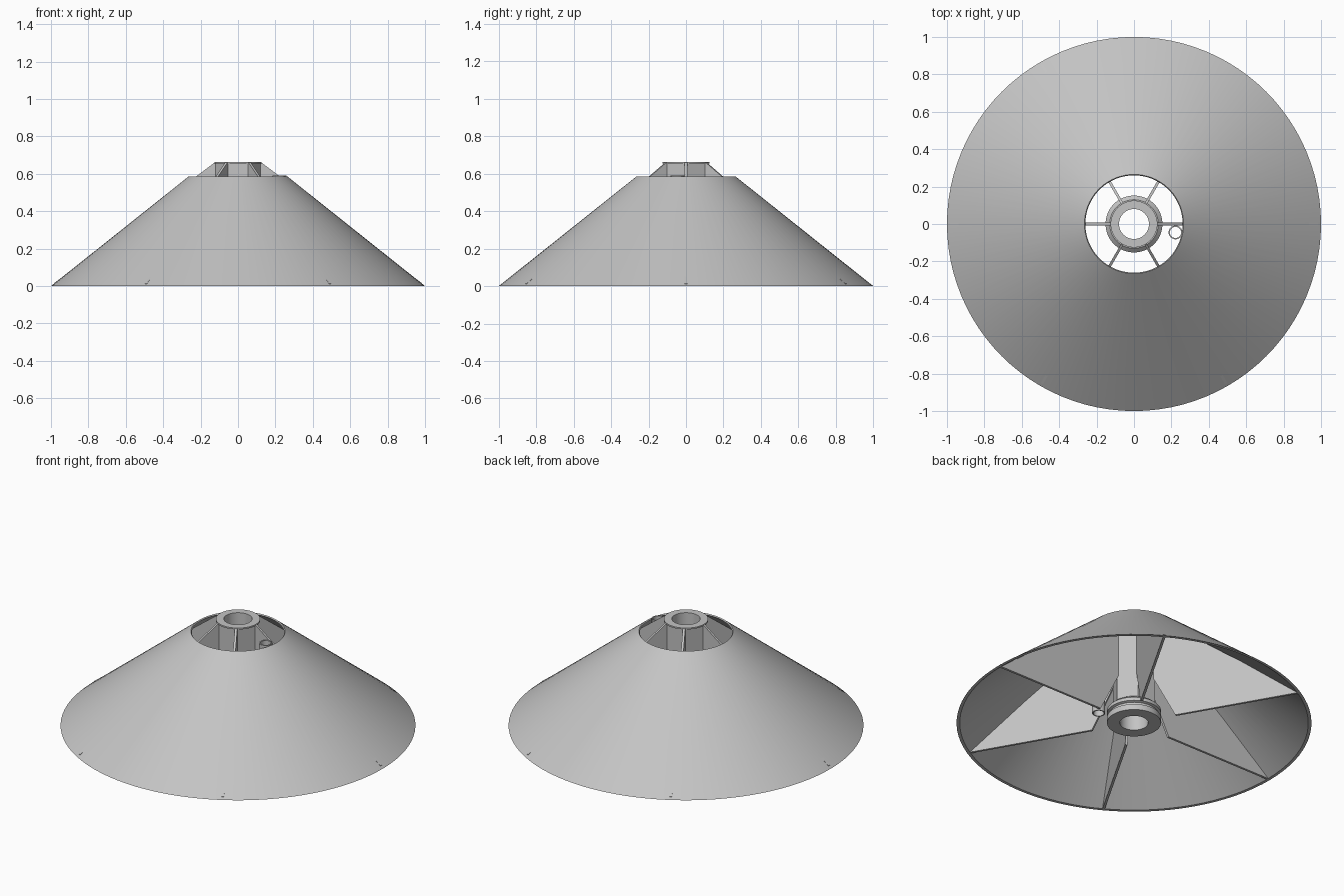
import bpy, bmesh, math

cube = bpy.data.objects.get("Cube")
if cube:
    bpy.data.objects.remove(cube, do_unlink=True)

grey = bpy.data.materials.new("plain grey")
grey.use_nodes = True
grey.diffuse_color = (0.55, 0.55, 0.55, 1)
grey.node_tree.nodes["Principled BSDF"].inputs["Base Color"].default_value = (0.55, 0.55, 0.55, 1)


def finish(name, bm, smooth=True):
    bmesh.ops.recalc_face_normals(bm, faces=bm.faces)
    mesh = bpy.data.meshes.new(name)
    bm.to_mesh(mesh)
    bm.free()
    mesh.materials.append(grey)
    obj = bpy.data.objects.new(name, mesh)
    bpy.context.collection.objects.link(obj)
    if smooth:
        bpy.ops.object.select_all(action='DESELECT')
        obj.select_set(True)
        bpy.context.view_layer.objects.active = obj
        bpy.ops.object.shade_smooth_by_angle(angle=math.radians(30))
    return obj


def lathe(name, profile, sides, smooth=True):
    """Revolve a closed (radius, height) profile around z."""
    bm = bmesh.new()
    rings = []
    for i in range(sides):
        a = math.tau * i / sides
        rings.append([bm.verts.new((r * math.cos(a), r * math.sin(a), z)) for r, z in profile])
    n = len(profile)
    for i in range(sides):
        p, q = rings[i], rings[(i + 1) % sides]
        for j in range(n):
            k = (j + 1) % n
            bm.faces.new((p[j], q[j], q[k], p[k]))
    return finish(name, bm, smooth)


def rib(name, angle, profile, thickness):
    """Flat radial plate cut to a (radius, height) outline."""
    bm = bmesh.new()
    c, s = math.cos(angle), math.sin(angle)
    sides = []
    for t in (-thickness / 2, thickness / 2):
        sides.append([bm.verts.new((r * c - t * s, r * s + t * c, z)) for r, z in profile])
    bm.faces.new(sides[0])
    bm.faces.new(sides[1][::-1])
    n = len(profile)
    for j in range(n):
        k = (j + 1) % n
        bm.faces.new((sides[0][j], sides[0][k], sides[1][k], sides[1][j]))
    return finish(name, bm, smooth=False)


# Thin conical shade, open at both ends
lathe("cone_shell", [(1, 0), (0.265, 0.585), (0.26, 0.578), (0.982, 0)], 96)

# Round hub core with grooved foot flange and thin top cap
lathe("hub_core", [(0.08, 0), (0.152, 0), (0.152, 0.035), (0.138, 0.04), (0.138, 0.055),
                   (0.152, 0.06), (0.152, 0.08), (0.13, 0.1), (0.105, 0.1), (0.105, 0.654),
                   (0.125, 0.654), (0.125, 0.663), (0.08, 0.663)], 64)

# Six-sided sleeve around the hub
lathe("hub_sleeve", [(0.115, 0.05), (0.125, 0.05), (0.125, 0.658), (0.115, 0.658)], 6, smooth=False)

# Six radial support ribs
outline = [(0.25, 0), (0.985, 0), (0.985, 0.014), (0.125, 0.66), (0.105, 0.66), (0.105, 0.29), (0.125, 0.25)]
for i in range(6):
    rib(f"support_rib_{i + 1}", math.tau * i / 6, outline, 0.014)

# Slim cable tube beside one rib
tube = lathe("cable_tube", [(0.03, 0), (0.037, 0), (0.037, 0.59), (0.03, 0.59)], 32)
tube.location = (0.222, -0.045, 0)
